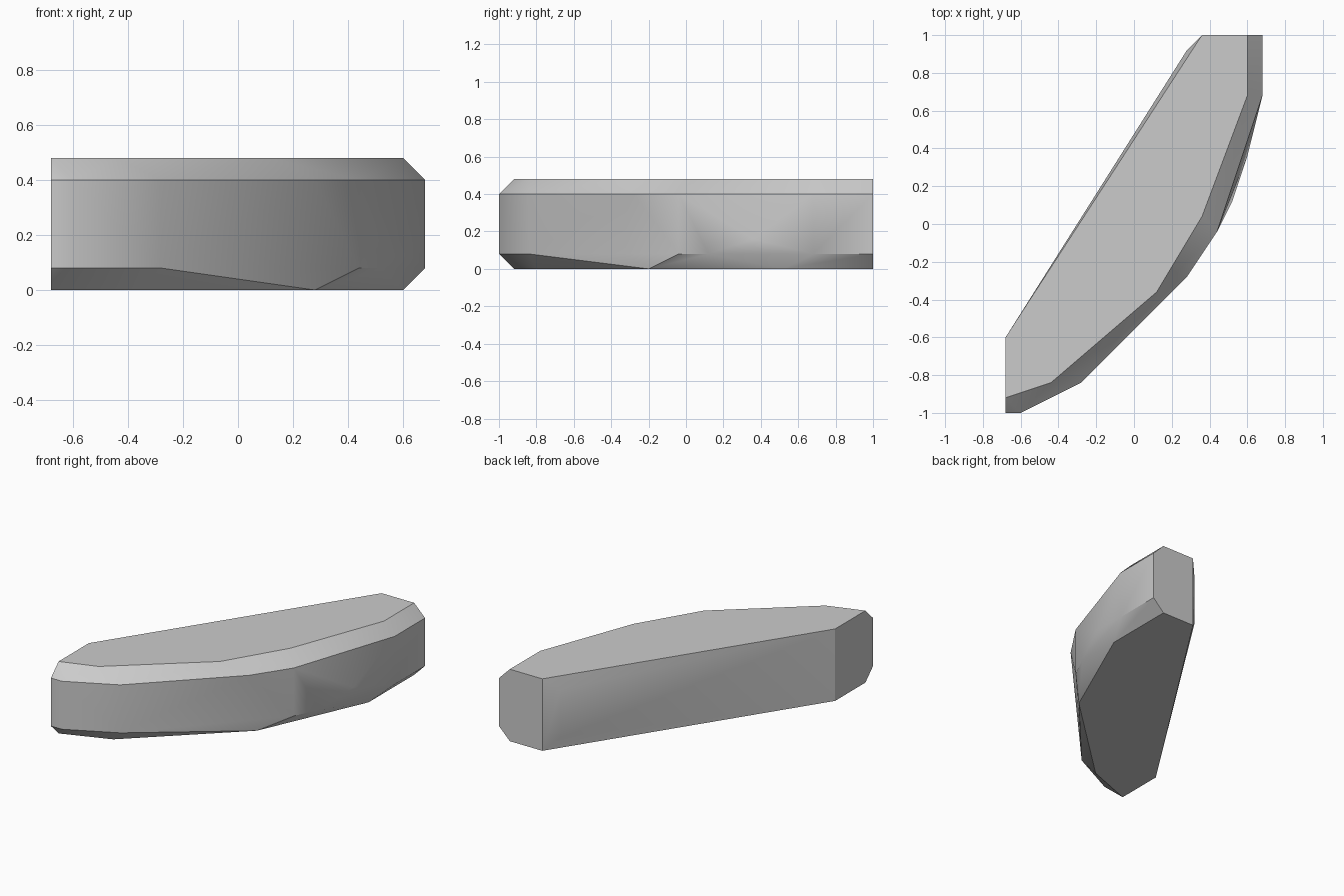
import bpy
import bmesh
import math

cube = bpy.data.objects.get("Cube")
if cube:
    bpy.data.objects.remove(cube, do_unlink=True)

# One plain stone grey
GREY = (0.6, 0.6, 0.6, 1.0)
mat = bpy.data.materials.new("stone_grey")
mat.use_nodes = True
mat.diffuse_color = GREY
mat.node_tree.nodes["Principled BSDF"].inputs["Base Color"].default_value = GREY

# Straight inner side and its slight bulge
back = [(0.36, 1), (-0.68, -0.6)]
bulge = (0.28, 0.92)

# Outlines at each height: bottom face, lower chamfer, bowed middle, upper chamfer, top face
rings = {
    0.0: back + [(-0.68, -0.92), (-0.36, -0.8), (0.28, -0.2), (0.6, 0.52), (0.6, 1)],
    0.08: [bulge, (-0.68, -1), (-0.6, -1), (-0.28, -0.84), (0.44, -0.04),
           (0.52, 0.12), (0.68, 0.68), (0.68, 1)],
    0.16: [(0.6, 0.36)],
    0.4: [bulge, (-0.68, -1), (-0.6, -1), (-0.28, -0.84), (0.28, -0.28),
          (0.44, -0.04), (0.68, 0.68), (0.68, 1)],
    0.48: back + [(-0.68, -0.92), (-0.44, -0.84), (0.12, -0.36), (0.36, 0.04),
                  (0.6, 0.68), (0.6, 1)],
}

# Wrap the outlines in one convex chamfered block
bm = bmesh.new()
for z, outline in rings.items():
    for x, y in outline:
        bm.verts.new((x, y, z))
hull = bmesh.ops.convex_hull(bm, input=bm.verts[:])
loose = [v for v in bm.verts if not v.link_faces]
bmesh.ops.delete(bm, geom=loose, context="VERTS")
bmesh.ops.dissolve_limit(bm, angle_limit=math.radians(0.5),
                         verts=bm.verts[:], edges=bm.edges[:])
bmesh.ops.recalc_face_normals(bm, faces=bm.faces[:])

mesh = bpy.data.meshes.new("curved_block")
bm.to_mesh(mesh)
bm.free()
mesh.materials.append(mat)
block = bpy.data.objects.new("curved_block", mesh)
bpy.context.collection.objects.link(block)

# Soft curve along the wall, crisp chamfers
bpy.ops.object.select_all(action="DESELECT")
block.select_set(True)
bpy.context.view_layer.objects.active = block
bpy.ops.object.shade_smooth_by_angle(angle=math.radians(30))
